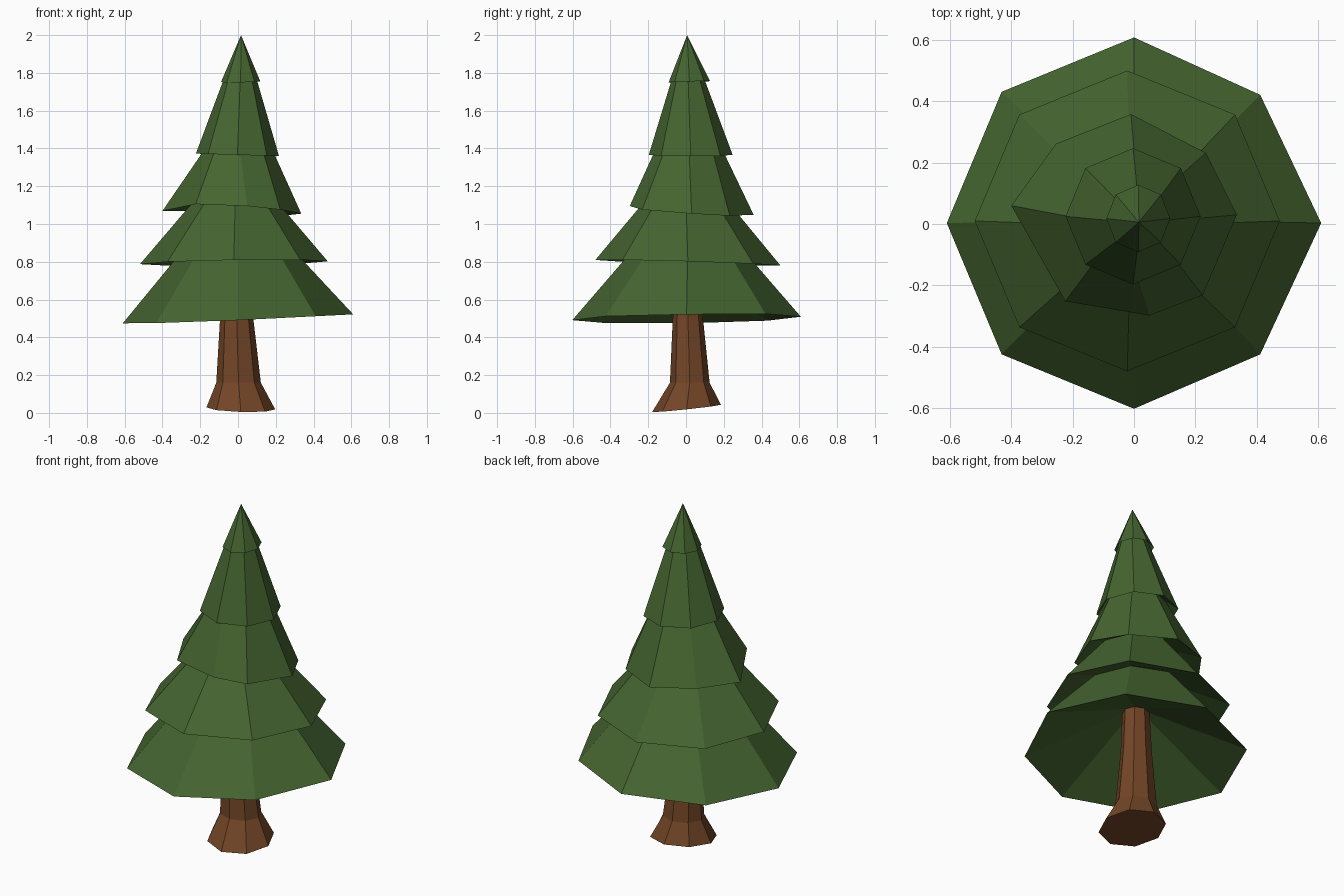
import bpy, bmesh
from math import cos, sin, pi

if "Cube" in bpy.data.objects:
    bpy.data.objects.remove(bpy.data.objects["Cube"])

SIDES = 8


def material(name, color):
    m = bpy.data.materials.new(name)
    m.diffuse_color = (*color, 1)
    m.use_nodes = True
    m.node_tree.nodes["Principled BSDF"].inputs["Base Color"].default_value = m.diffuse_color
    return m


def ring(cx, cy, rx, ry, z, sx=0, sy=0, tweaks={}):
    """Octagon with tilt slopes sx, sy and optional per-corner offsets."""
    pts = []
    for i in range(SIDES):
        a = 2 * pi * i / SIDES
        dx, dy, dz = tweaks.get(i, (0, 0, 0))
        x, y = rx * cos(a), ry * sin(a)
        pts.append((cx + x + dx, cy + y + dy, z + sx * x + sy * y + dz))
    return pts


def loft(name, rings, mat, tip=None, cap_bottom=False):
    """Skin stacked rings, optionally closing with a point and a base."""
    bm = bmesh.new()
    loops = [[bm.verts.new(p) for p in r] for r in rings]
    for lo, hi in zip(loops, loops[1:]):
        for i in range(SIDES):
            j = (i + 1) % SIDES
            bm.faces.new((lo[i], lo[j], hi[j], hi[i]))
    if tip:
        t = bm.verts.new(tip)
        for i in range(SIDES):
            bm.faces.new((loops[-1][i], loops[-1][(i + 1) % SIDES], t))
    if cap_bottom:
        bm.faces.new(loops[0][::-1])
    me = bpy.data.meshes.new(name)
    bm.to_mesh(me)
    bm.free()
    me.materials.append(mat)
    ob = bpy.data.objects.new(name, me)
    bpy.context.collection.objects.link(ob)
    return ob


needles = material("needles", (0.06, 0.13, 0.03))
bark = material("bark", (0.17, 0.06, 0.02))

# Trunk: flared foot and a gentle taper up to the lowest branches
trunk_top = ring(-0.005, 0.01, 0.075, 0.072, 0.74)
loft("trunk", [
    ring(0.015, 0.003, 0.182, 0.182, 0.024, -0.03, 0.105),
    ring(0.003, 0.02, 0.118, 0.105, 0.16),
    ring(-0.007, 0.01, 0.088, 0.08, 0.5),
    trunk_top,
], bark, cap_bottom=True)

# Branch tiers: each rim folds in underneath to the top of the tier below
splay = {1: (-0.02, -0.01, 0), 7: (-0.02, 0, 0), 0: (0, 0, -0.004)}
bent = {1: (0, -0.03, 0), 4: (-0.045, 0.03, -0.02), 5: (0.03, -0.05, 0.005),
        6: (0.06, 0, 0), 7: (-0.01, -0.03, 0)}
tiers = [
    (ring(0, 0.003, 0.61, 0.605, 0.5, 0.042, 0.015, splay),
     ring(0, 0.01, 0.285, 0.285, 0.87)),
    (ring(-0.022, 0.01, 0.497, 0.49, 0.795, 0.015, -0.03),
     ring(-0.015, 0, 0.22, 0.22, 1.12)),
    (ring(-0.01, 0.03, 0.345, 0.328, 1.072, -0.05, -0.07, bent),
     ring(0.005, 0.015, 0.165, 0.165, 1.42)),
    (ring(-0.003, 0.025, 0.22, 0.222, 1.366, -0.03, 0),
     ring(0.013, 0.01, 0.076, 0.075, 1.8)),
    (ring(0.014, 0.018, 0.104, 0.11, 1.753, 0.02, 0.03), None),
]
under = trunk_top
for n, (rim, top) in enumerate(tiers, 1):
    if top:
        loft(f"branch_tier_{n}", [under, rim, top], needles)
    else:
        loft(f"branch_tier_{n}", [under, rim], needles, tip=(0.016, 0.006, 2.0))
    under = top
